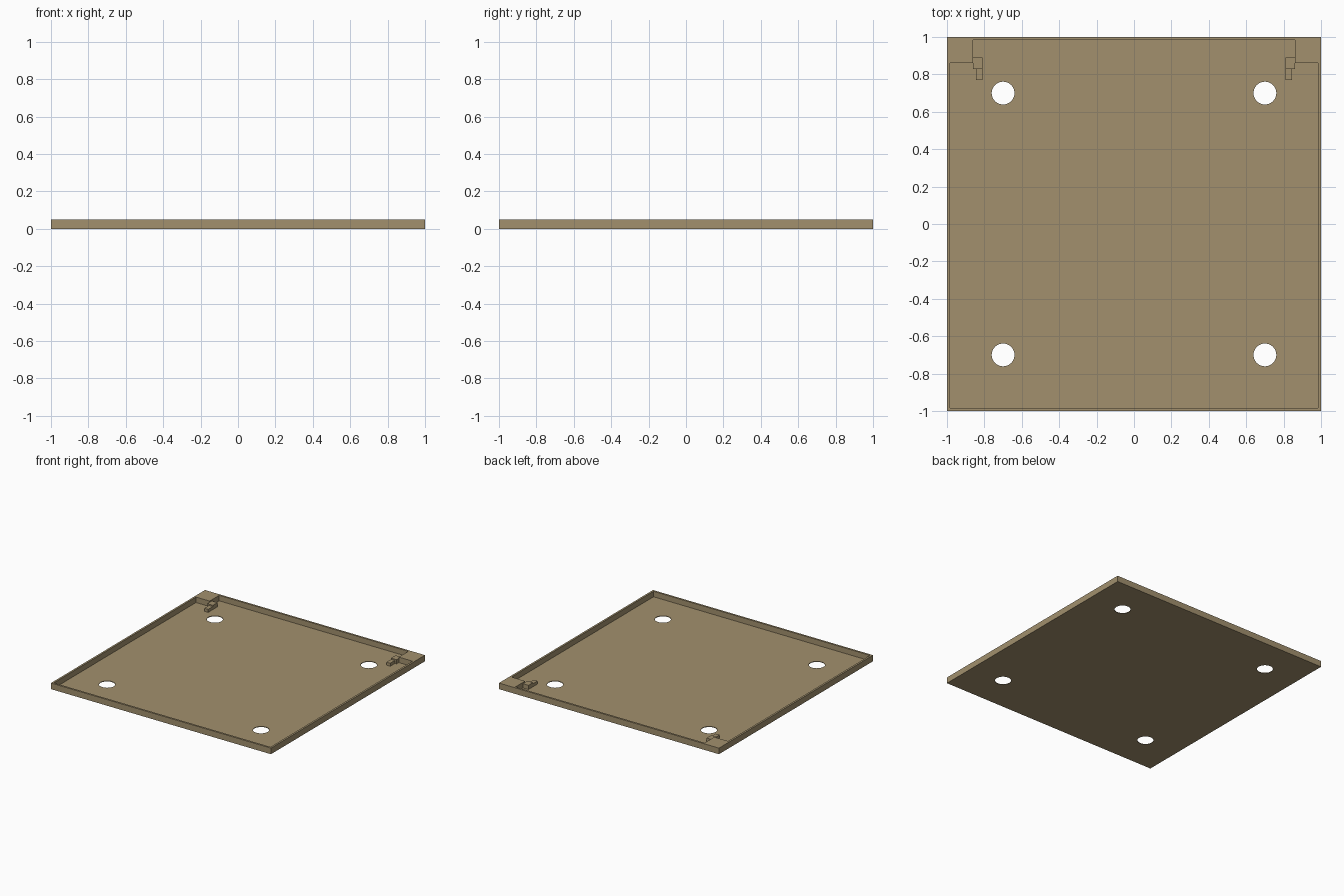
import bpy, bmesh
from mathutils import Matrix, Vector

if "Cube" in bpy.data.objects:
    bpy.data.objects.remove(bpy.data.objects["Cube"])

tan = bpy.data.materials.new("tan_brown")
tan.diffuse_color = (0.36, 0.28, 0.155, 1)
tan.use_nodes = True
tan.node_tree.nodes["Principled BSDF"].inputs["Base Color"].default_value = tan.diffuse_color


def add_object(name, bm):
    mesh = bpy.data.meshes.new(name)
    bm.to_mesh(mesh)
    bm.free()
    mesh.materials.append(tan)
    ob = bpy.data.objects.new(name, mesh)
    bpy.context.collection.objects.link(ob)
    return ob


def box(name, lo, hi):
    lo, hi = Vector(lo), Vector(hi)
    bm = bmesh.new()
    m = Matrix.Translation((lo + hi) / 2) @ Matrix.Diagonal((*(hi - lo), 1))
    bmesh.ops.create_cube(bm, size=1, matrix=m)
    return add_object(name, bm)


H, RIM, FLOOR = 0.05, 0.016, 0.005

# thin tray floor with four round holes
floor = box("tray_floor", (-1, -1, 0), (1, 1, FLOOR))
bm = bmesh.new()
for x in (-0.7, 0.7):
    for y in (-0.7, 0.7):
        bmesh.ops.create_cone(bm, cap_ends=True, segments=32, radius1=0.061,
                              radius2=0.061, depth=0.1,
                              matrix=Matrix.Translation((x, y, 0)))
cutter = add_object("hole_cutter", bm)
cutter.hide_render = True
mod = floor.modifiers.new("holes", 'BOOLEAN')
mod.operation = 'DIFFERENCE'
mod.object = cutter
mod.solver = 'EXACT'
bpy.context.view_layer.objects.active = floor
bpy.ops.object.modifier_apply(modifier="holes")
bpy.data.objects.remove(cutter)

# raised rim: square ring extruded from a mitred profile
bm = bmesh.new()
corners = [(-1, -1), (1, -1), (1, 1), (-1, 1)]
rings = []
for size, z in ((1, FLOOR), (1, H), (1 - RIM, H), (1 - RIM, FLOOR)):
    rings.append([bm.verts.new((x * size, y * size, z)) for x, y in corners])
for i in range(4):
    a, b = rings[i], rings[(i + 1) % 4]
    for j in range(4):
        k = (j + 1) % 4
        bm.faces.new((a[j], a[k], b[k], b[j]))
bmesh.ops.recalc_face_normals(bm, faces=bm.faces)
add_object("tray_rim", bm)

# back corner blocks with small stepped clips
for side, s in (("left", -1), ("right", 1)):
    def part(name, x0, x1, y0, y1, z0, z1):
        a, b = sorted((s * x0, s * x1))
        box(f"{side}_{name}", (a, y0, z0), (b, y1, z1))
    part("corner_block", 0.86, 1 - RIM, 0.86, 1 - RIM, FLOOR, H)
    part("clip_body", 0.81, 0.86, 0.83, 0.89, FLOOR, 0.04)
    part("clip_tab", 0.81, 0.845, 0.77, 0.83, FLOOR, 0.03)
